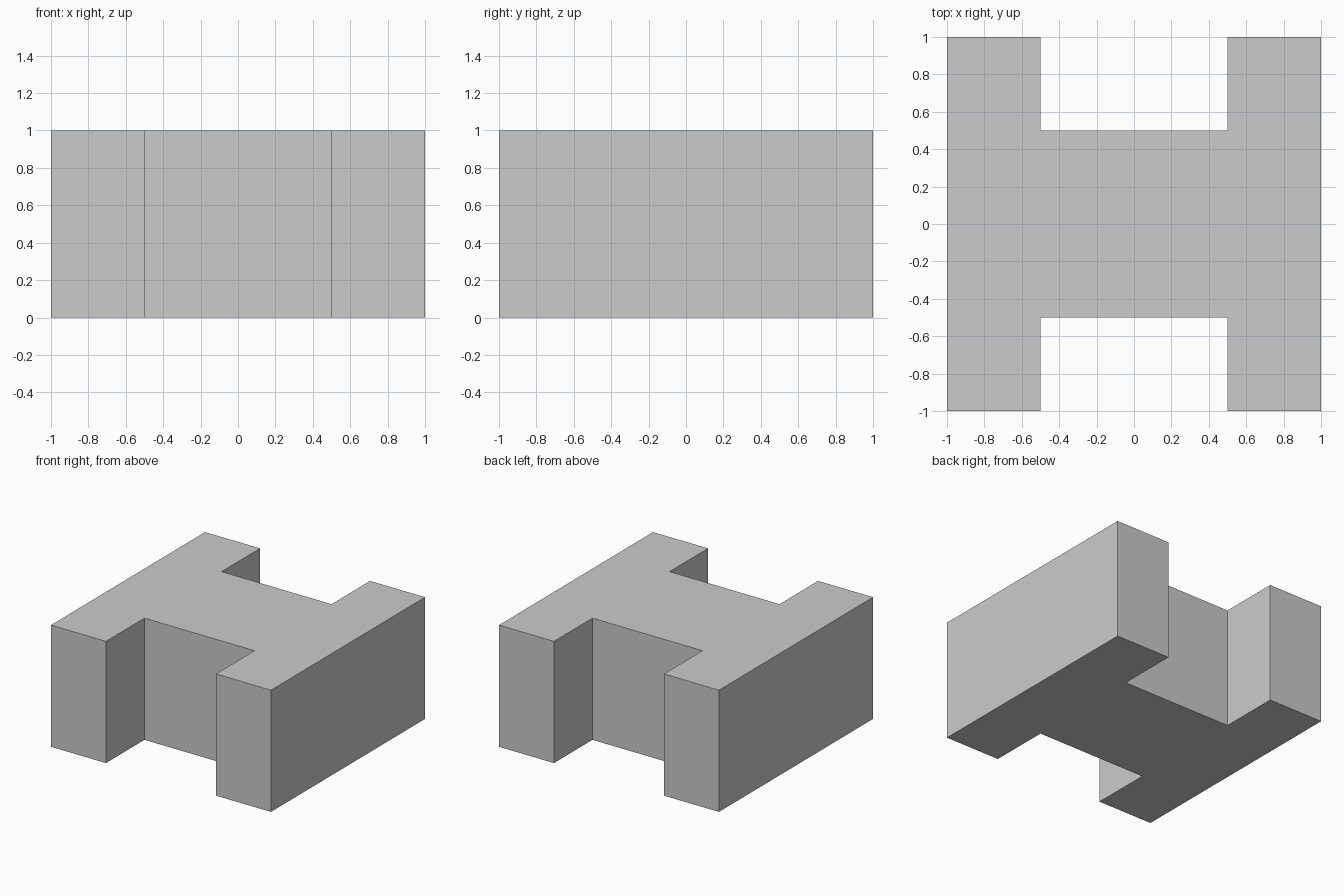
import bpy
import bmesh

if "Cube" in bpy.data.objects:
    bpy.data.objects.remove(bpy.data.objects["Cube"])

WIDTH, HEIGHT = 1.0, 1.0  # half-width of the block, full height
NOTCH = 0.5               # half-width of the notch and half-depth of the web

# H-shaped profile: one quarter mirrored around the four corners
quarter = [(NOTCH, NOTCH), (NOTCH, WIDTH), (WIDTH, WIDTH)]
right = quarter + [(x, -y) for x, y in reversed(quarter)]
profile = right + [(-x, y) for x, y in reversed(right)]

# Extrude the profile upwards into the solid block
bm = bmesh.new()
base = bm.faces.new([bm.verts.new((x, y, 0)) for x, y in profile])
top = bmesh.ops.extrude_face_region(bm, geom=[base], use_keep_orig=True)
verts = [g for g in top["geom"] if isinstance(g, bmesh.types.BMVert)]
bmesh.ops.translate(bm, vec=(0, 0, HEIGHT), verts=verts)
bmesh.ops.recalc_face_normals(bm, faces=bm.faces)

mesh = bpy.data.meshes.new("h_block")
bm.to_mesh(mesh)
bm.free()
bpy.context.collection.objects.link(bpy.data.objects.new("h_block", mesh))
